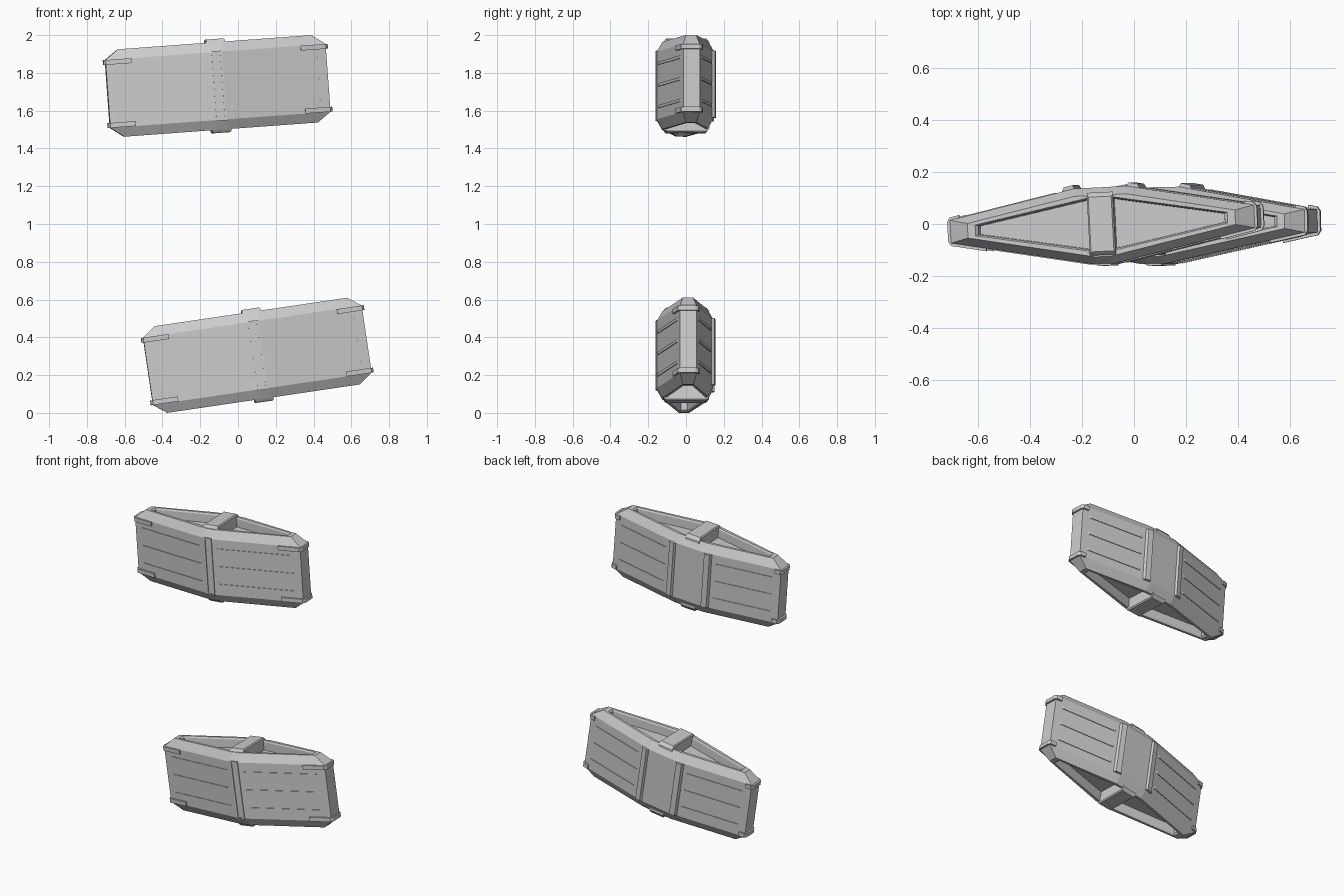
import bpy, bmesh
from math import radians
from mathutils import Matrix

if "Cube" in bpy.data.objects:
    bpy.data.objects.remove(bpy.data.objects["Cube"])


def loft(name, levels, M):
    """Solid through stacked xy outlines: levels = [(z, points), ...]"""
    bm = bmesh.new()
    rings = [[bm.verts.new((x, y, z)) for x, y in pts] for z, pts in levels]
    n = len(rings[0])
    for a, b in zip(rings, rings[1:]):
        for i in range(n):
            j = (i + 1) % n
            bm.faces.new((a[i], a[j], b[j], b[i]))
    bm.faces.new(rings[0][::-1])
    bm.faces.new(rings[-1])
    bmesh.ops.recalc_face_normals(bm, faces=bm.faces[:])
    me = bpy.data.meshes.new(name)
    bm.to_mesh(me)
    bm.free()
    ob = bpy.data.objects.new(name, me)
    ob.matrix_world = M
    bpy.context.collection.objects.link(ob)
    return ob


def surf(x, off=0.0):
    """Distance of a side face from the centre plane"""
    return 0.161 - 0.2 * abs(x) + off


def outline(xe, off):
    """Hull outline: narrow front edge, wide flat back, blunt ends"""
    front, back, end = surf(0.03, off), surf(0.1, off), surf(xe, off)
    return [(-xe, -end), (-0.03, -front), (0.03, -front), (xe, -end),
            (xe, end), (0.1, back), (-0.1, back), (-xe, end)]


def side_strip(name, M, sx, sy, x0, x1, h, out, bev, z=0.0):
    """Chamfered strip lying on one sloping side face"""
    def pts(d):
        a, b = x0 + d, x1 - d
        return [(sx * a, sy * surf(a, -0.02)), (sx * b, sy * surf(b, -0.02)),
                (sx * b, sy * surf(b, 0)), (sx * (b - bev), sy * surf(b - bev, out)),
                (sx * (a + bev), sy * surf(a + bev, out)), (sx * a, sy * surf(a, 0))]
    return loft(name, [(z - h, pts(0)), (z + h, pts(0))], M)


def pod(tag, centre, tilt, yaw):
    M = (Matrix.Translation(centre) @ Matrix.Rotation(radians(-tilt), 4, 'Y')
         @ Matrix.Rotation(radians(yaw), 4, 'Z'))
    # hull with bevelled top and bottom
    big, small = outline(0.585, 0), outline(0.515, -0.03)
    hull = loft(tag + "_hull", [(-0.232, small), (-0.18, big), (0.18, big), (0.232, small)], M)

    # recessed triangular wells, top and bottom
    cutters = []
    for sx in (-1, 1):
        for sz in (-1, 1):
            def well(d):
                return [(sx * 0.045, -0.105 + d), (sx * (0.49 - 2 * d), -0.022 + d * 0.6),
                        (sx * (0.49 - 2 * d), 0.022 - d * 0.6), (sx * 0.045, 0.105 - d)]
            cutters.append(loft("well_cutter", [(sz * 0.17, well(0.01)), (sz * 0.222, well(0.008)),
                                                (sz * 0.236, well(0))], M))
    bpy.context.view_layer.objects.active = hull
    for c in cutters:
        c.hide_render = True
        m = hull.modifiers.new("well", 'BOOLEAN')
        m.operation, m.solver, m.object = 'DIFFERENCE', 'EXACT', c
        bpy.ops.object.modifier_apply(modifier=m.name)
    for c in cutters:
        bpy.data.objects.remove(c, do_unlink=True)

    # cross ribs over the wells
    for sz, side in ((1, "top"), (-1, "bottom")):
        def rect(x, y):
            return [(-x, -y), (x, -y), (x, y), (-x, y)]
        loft(f"{tag}_{side}_rib", [(sz * 0.165, rect(0.05, 0.122)), (sz * 0.228, rect(0.05, 0.122)),
                                   (sz * 0.242, rect(0.05, 0.112)), (sz * 0.249, rect(0.044, 0.105))], M)

    # front centre bar, raised frame around a sunken face
    def bar(x, y0, y1):
        return [(-x, -y0), (x, -y0), (x, -y1), (-x, -y1)]
    for sx in (-1, 1):
        loft(tag + "_front_bar_edge", [(-0.185, [(sx * 0.018, -0.145), (sx * 0.027, -0.145),
                                                 (sx * 0.027, -0.16), (sx * 0.018, -0.16)]),
                                       (0.185, [(sx * 0.018, -0.145), (sx * 0.027, -0.145),
                                                (sx * 0.027, -0.16), (sx * 0.018, -0.16)])], M)
    for z in (-0.181, 0.181):
        loft(tag + "_front_bar_end", [(z - 0.004, bar(0.018, 0.145, 0.16)),
                                      (z + 0.004, bar(0.018, 0.145, 0.16))], M)

    for sx in (-1, 1):
        # back strips either side of the flat panel
        side_strip(tag + "_back_strip", M, sx, 1, 0.1, 0.15, 0.178, 0.015, 0.008)
        # thin horizontal ribs on all four side faces
        for sy, start in ((-1, 0.055), (1, 0.17)):
            for z in (-0.115, 0, 0.115):
                side_strip(tag + "_side_rib", M, sx, sy, start, 0.54, 0.008, 0.004, 0.01, z)
        # clips wrapping round the ends
        for z in (-0.167, 0.167):
            e, t = 0.585, 0.011
            pts = [(0.45, -surf(0.45, -0.01)), (0.45, -surf(0.45, t)), (e, -surf(e, t)),
                   (e + t, -0.038), (e + t, 0.038), (e, surf(e, t)),
                   (0.55, surf(0.55, t)), (0.55, surf(0.55, -0.01))]
            pts = [(sx * x, y) for x, y in pts]
            loft(tag + "_end_clip", [(z - 0.013, pts), (z + 0.013, pts)], M)


pod("upper_pod", (-0.108, 0, 1.731), 4.2, 2.9)
pod("lower_pod", (0.102, 0, 0.305), 8.4, 1.2)
